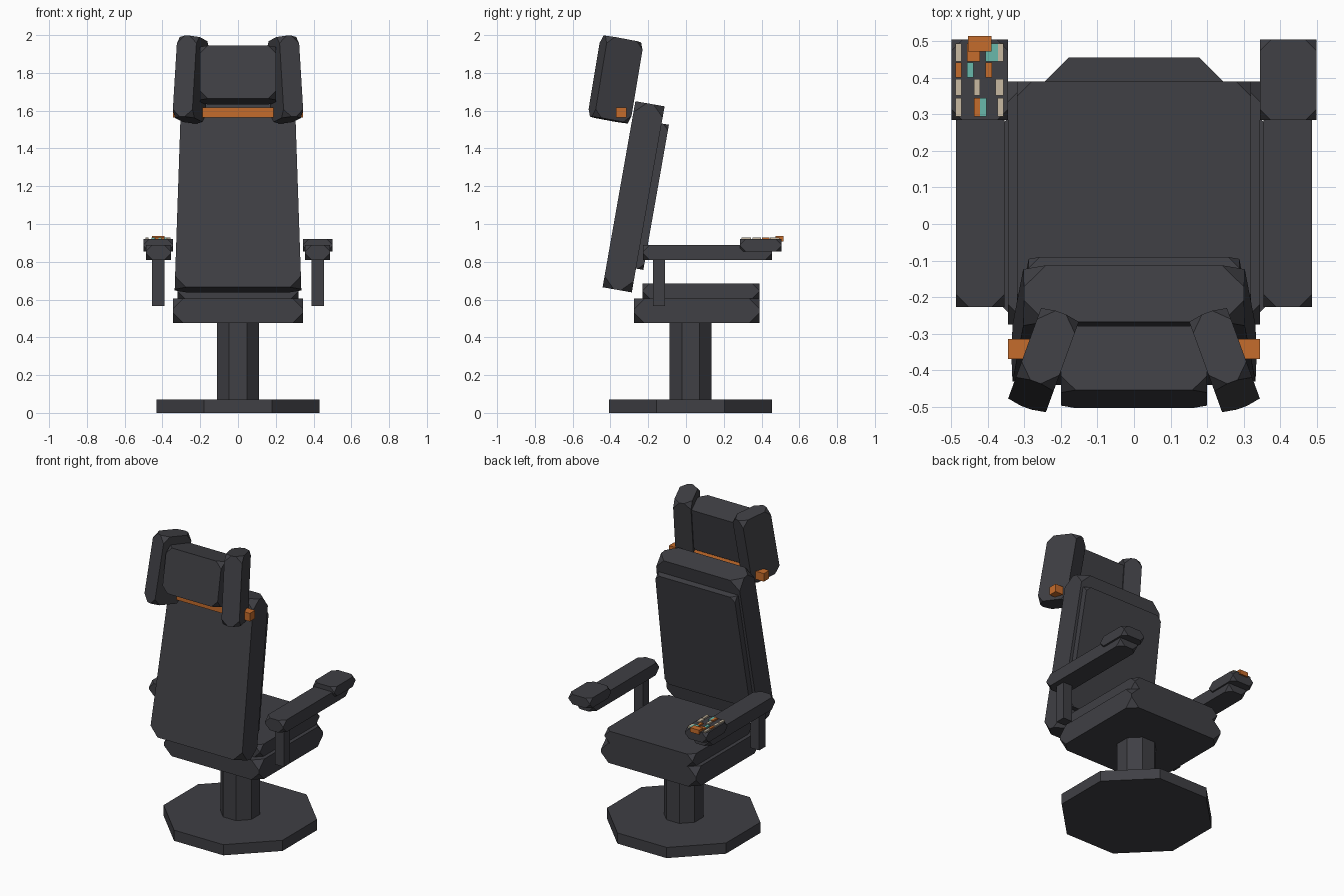
import bpy, bmesh, math
from mathutils import Matrix, Vector

cube = bpy.data.objects.get("Cube")
if cube:
    bpy.data.objects.remove(cube, do_unlink=True)


def material(name, rgb):
    m = bpy.data.materials.new(name)
    m.use_nodes = True
    m.diffuse_color = (*rgb, 1)
    m.node_tree.nodes["Principled BSDF"].inputs["Base Color"].default_value = (*rgb, 1)
    return m


CHARCOAL = material("charcoal", (0.05, 0.05, 0.058))
ORANGE = material("orange", (0.56, 0.15, 0.025))
TEAL = material("teal", (0.14, 0.48, 0.41))
CREAM = material("cream", (0.58, 0.49, 0.36))


def finish(name, bm, mat):
    mesh = bpy.data.meshes.new(name)
    bmesh.ops.recalc_face_normals(bm, faces=bm.faces)
    bm.to_mesh(mesh)
    bm.free()
    mesh.materials.append(mat)
    obj = bpy.data.objects.new(name, mesh)
    bpy.context.collection.objects.link(obj)
    return obj


def block(name, center, size, cut=0, taper=1, rot=(0, 0, 0), mat=CHARCOAL):
    """Box with optional narrowed top and clipped corners."""
    bm = bmesh.new()
    bmesh.ops.create_cube(bm, size=1, matrix=Matrix.Diagonal((*size, 1)))
    for v in bm.verts:
        if v.co.z > 0:
            v.co.x *= taper
    if cut:
        bmesh.ops.bevel(bm, geom=bm.verts[:], offset=cut, segments=1,
                        affect='VERTICES', clamp_overlap=True)
    obj = finish(name, bm, mat)
    obj.location = center
    obj.rotation_euler = [math.radians(a) for a in rot]
    return obj


def span(name, x, y, z, **kw):
    """Block given by its extents on each axis."""
    return block(name, [(a + b) / 2 for a, b in (x, y, z)],
                 [b - a for a, b in (x, y, z)], **kw)


def octagon(name, apothem, z0, z1):
    """Eight-sided prism with flats facing the axes."""
    bm = bmesh.new()
    r = apothem / math.cos(math.pi / 8)
    bmesh.ops.create_cone(bm, cap_ends=True, segments=8, radius1=r, radius2=r, depth=z1 - z0,
                          matrix=Matrix.Rotation(math.pi / 8, 4, 'Z'))
    finish(name, bm, CHARCOAL).location = (0, 0.024, (z0 + z1) / 2)


# Pedestal
octagon("base_plate", 0.432, 0, 0.07)
octagon("column", 0.112, 0.07, 0.48)

# Seat
span("seat_base", (-0.345, 0.345), (-0.275, 0.39), (0.475, 0.605), cut=0.055)
span("seat_cushion", (-0.32, 0.32), (-0.23, 0.39), (0.605, 0.685), cut=0.039)

# Reclined backrest and its front pad
TILT = -10
lean = Matrix.Rotation(math.radians(TILT), 3, 'X')
back_center = Vector((0, -0.2775, 1.144))
block("backrest", back_center, (0.67, 0.157, 1.0), cut=0.06, taper=0.9, rot=(TILT, 0, 0))
block("backrest_pad", back_center + lean @ Vector((0, 0.084, 0.018)), (0.62, 0.068, 0.78),
      cut=0.03, taper=0.93, rot=(TILT, 0, 0))

# Headrest with angled wings on a crossbar
block("headrest", (0, -0.392, 1.789), (0.40, 0.178, 0.285), cut=0.04, rot=(TILT, 0, 0))
span("headrest_bar", (-0.345, 0.345), (-0.37, -0.315), (1.565, 1.618), mat=ORANGE)
for side, s in (("left", 1), ("right", -1)):
    block(side + "_headrest_wing", (s * 0.248, -0.373, 1.765), (0.11, 0.205, 0.435),
          cut=0.04, rot=(TILT, 0, s * 20))

# Armrests
for side, s in (("left", 1), ("right", -1)):
    def mirrored(a, b):
        return tuple(sorted((s * a, s * b)))
    span(side + "_arm_post", mirrored(0.39, 0.455), (-0.175, -0.11), (0.565, 0.82))
    span(side + "_arm_beam", mirrored(0.355, 0.488), (-0.228, 0.455), (0.81, 0.89), cut=0.036)
    span(side + "_hand_rest", mirrored(0.345, 0.5), (0.285, 0.505), (0.855, 0.92), cut=0.03)

# Control panel: each column is x range then (colour, y range) keys
span("control_lever", (-0.455, -0.39), (0.473, 0.515), (0.907, 0.936), mat=ORANGE)
ROWS = {"back": (0.295, 0.345), "mid": (0.352, 0.397), "front": (0.402, 0.443),
        "tip": (0.445, 0.495)}
KEYS = [
    (-0.489, 0.016, {"tip": CREAM, "front": ORANGE, "mid": CREAM, "back": CREAM}),
    (-0.457, 0.017, {"front": TEAL}),
    (-0.457, 0.035, {"tip": ORANGE}),
    (-0.438, 0.016, {"mid": CREAM, "back": ORANGE}),
    (-0.422, 0.018, {"back": TEAL}),
    (-0.407, 0.035, {"tip": TEAL}),
    (-0.407, 0.018, {"front": ORANGE}),
    (-0.380, 0.022, {"mid": CREAM}),
    (-0.374, 0.016, {"tip": CREAM, "back": CREAM}),
]
for i, (x, width, keys) in enumerate(KEYS):
    for row, mat in keys.items():
        span(f"panel_key_{row}_{i + 1}", (x, x + width), ROWS[row], (0.92, 0.929), mat=mat)
